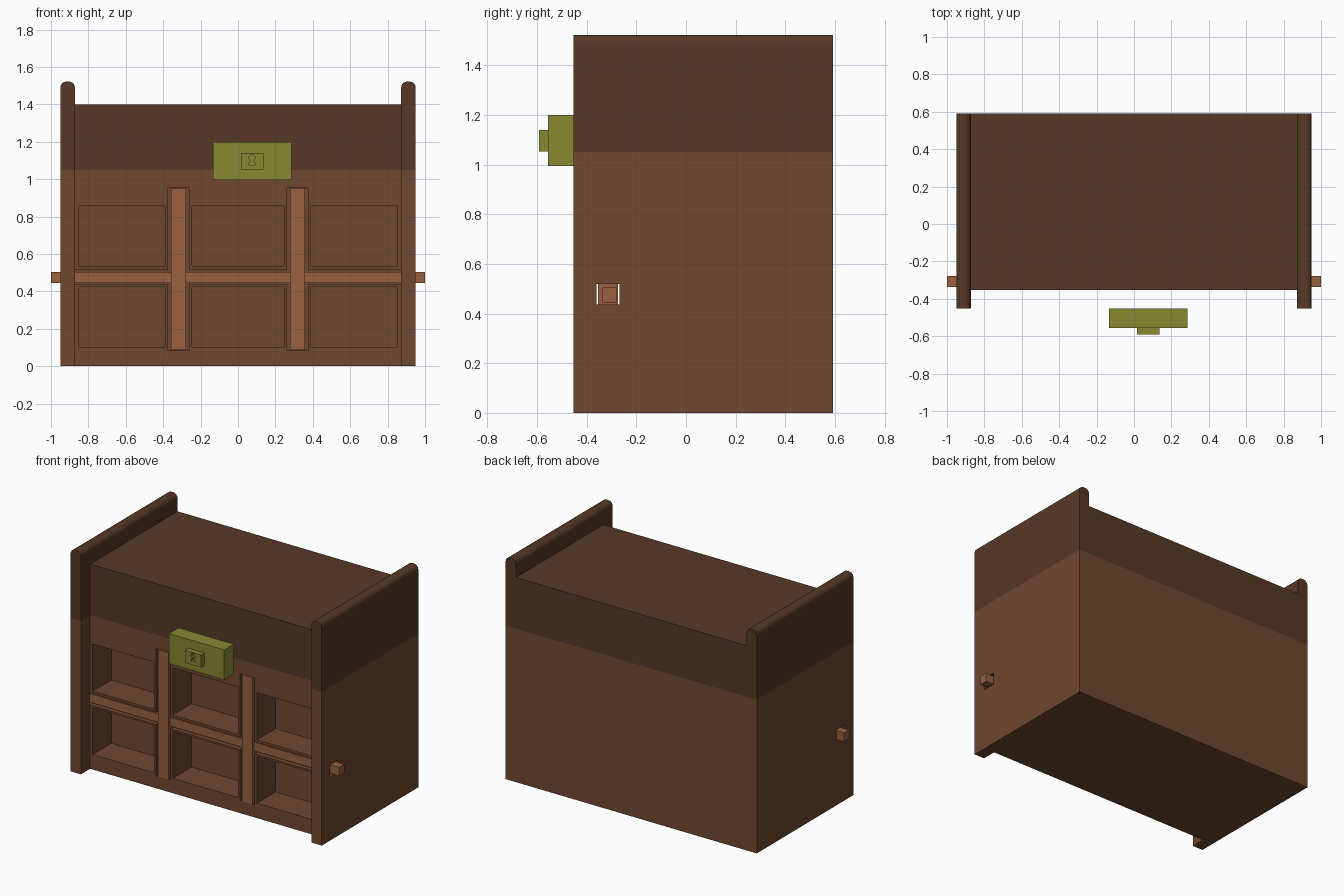
import bpy, bmesh, math

if "Cube" in bpy.data.objects:
    bpy.data.objects.remove(bpy.data.objects["Cube"])


def material(name, rgb):
    m = bpy.data.materials.new(name)
    m.diffuse_color = (*rgb, 1)
    m.use_nodes = True
    m.node_tree.nodes["Principled BSDF"].inputs["Base Color"].default_value = m.diffuse_color
    return m


WOOD = material("wood", (0.162, 0.065, 0.030))
DARK = material("dark_wood", (0.095, 0.040, 0.020))
BAR = material("bar_wood", (0.32, 0.120, 0.052))
BRASS = material("brass", (0.246, 0.246, 0.034))


def prism(name, profile, y0, y1, mat=None):
    """Extrude an (x, z) outline from y0 to y1."""
    bm = bmesh.new()
    face = bm.faces.new([bm.verts.new((x, y0, z)) for x, z in profile])
    ext = bmesh.ops.extrude_face_region(bm, geom=[face])
    for v in ext["geom"]:
        if isinstance(v, bmesh.types.BMVert):
            v.co.y = y1
    bmesh.ops.recalc_face_normals(bm, faces=bm.faces[:])
    me = bpy.data.meshes.new(name)
    bm.to_mesh(me)
    bm.free()
    if mat:
        me.materials.append(mat)
    ob = bpy.data.objects.new(name, me)
    bpy.context.collection.objects.link(ob)
    return ob


def box(name, x0, x1, y0, y1, z0, z1, mat=None):
    return prism(name, [(x0, z0), (x1, z0), (x1, z1), (x0, z1)], y0, y1, mat)


def carve(target, cutters):
    """Subtract the cutters, bake the result and remove the cutters."""
    for c in cutters:
        c.hide_render = True
        mod = target.modifiers.new("cut", 'BOOLEAN')
        mod.operation, mod.solver, mod.object = 'DIFFERENCE', 'EXACT', c
    dg = bpy.context.evaluated_depsgraph_get()
    dg.update()
    me = bpy.data.meshes.new_from_object(target.evaluated_get(dg))
    target.modifiers.clear()
    target.data = me
    for c in cutters:
        bpy.data.objects.remove(c)


# chest carcass: one front outline with rounded side-panel tops
W, IN, TOP, PANEL, R = 0.95, 0.872, 1.40, 1.522, 0.032
arc = [math.radians(a) for a in (0, 22.5, 45, 67.5, 90)]
half = [(W, 0)]
half += [(W - R + R * math.cos(a), PANEL - R + R * math.sin(a)) for a in arc]
half += [(IN + R - R * math.cos(a), PANEL - R + R * math.sin(a)) for a in reversed(arc)]
half += [(IN, TOP)]
outline = half + [(-x, z) for x, z in reversed(half)]
chest = prism("chest_body", outline, -0.452, 0.592, WOOD)

# set-back front, six recesses, bar grooves and the hole through the sides
cutters = [box("front_cut", -IN, IN, -0.6, -0.352, -0.1, 1.7)]
for x0, x1 in ((-0.853, -0.39), (-0.247, 0.247), (0.39, 0.853)):
    for z0, z1 in ((0.102, 0.423), (0.535, 0.858)):
        cutters.append(box("recess_cut", x0, x1, -0.4, -0.15, z0, z1))
cutters.append(box("rail_cut", -1.1, 1.1, -0.36, -0.267, 0.436, 0.518))
for s in (-1, 1):
    c = s * 0.318
    cutters.append(box("post_cut", c - 0.055, c + 0.055, -0.4, -0.266, 0.085, 0.955))
carve(chest, cutters)

# darker lid band on the upper part
chest.data.materials.clear()
chest.data.materials.append(WOOD)
chest.data.materials.append(DARK)
bm = bmesh.new()
bm.from_mesh(chest.data)
bmesh.ops.bisect_plane(bm, geom=bm.verts[:] + bm.edges[:] + bm.faces[:],
                       plane_co=(0, 0, 1.05), plane_no=(0, 0, 1))
for f in bm.faces:
    f.material_index = int(f.calc_center_median().z > 1.05)
bm.to_mesh(chest.data)
bm.free()

# locking bars
box("cross_bar", -1, 1, -0.336, -0.278, 0.445, 0.504, BAR)
for s, side in ((-1, "left"), (1, "right")):
    c = s * 0.318
    box(side + "_upright_bar", c - 0.04, c + 0.04, -0.354, -0.274, 0.086, 0.954, BAR)

# lock block and key plate with keyhole
box("lock_block", -0.133, 0.285, -0.556, -0.452, 0.995, 1.20, BRASS)
plate = box("key_plate", 0.015, 0.135, -0.592, -0.556, 1.053, 1.139, BRASS)
KX, KZ, KR = 0.075, 1.116, 0.017
hole = [(KX - 0.018, 1.076), (KX + 0.018, 1.076)]
hole += [(KX + KR * math.cos(math.radians(a)), KZ + KR * math.sin(math.radians(a)))
         for a in range(-60, 241, 30)]
carve(plate, [prism("keyhole_cut", hole, -0.62, -0.572)])
